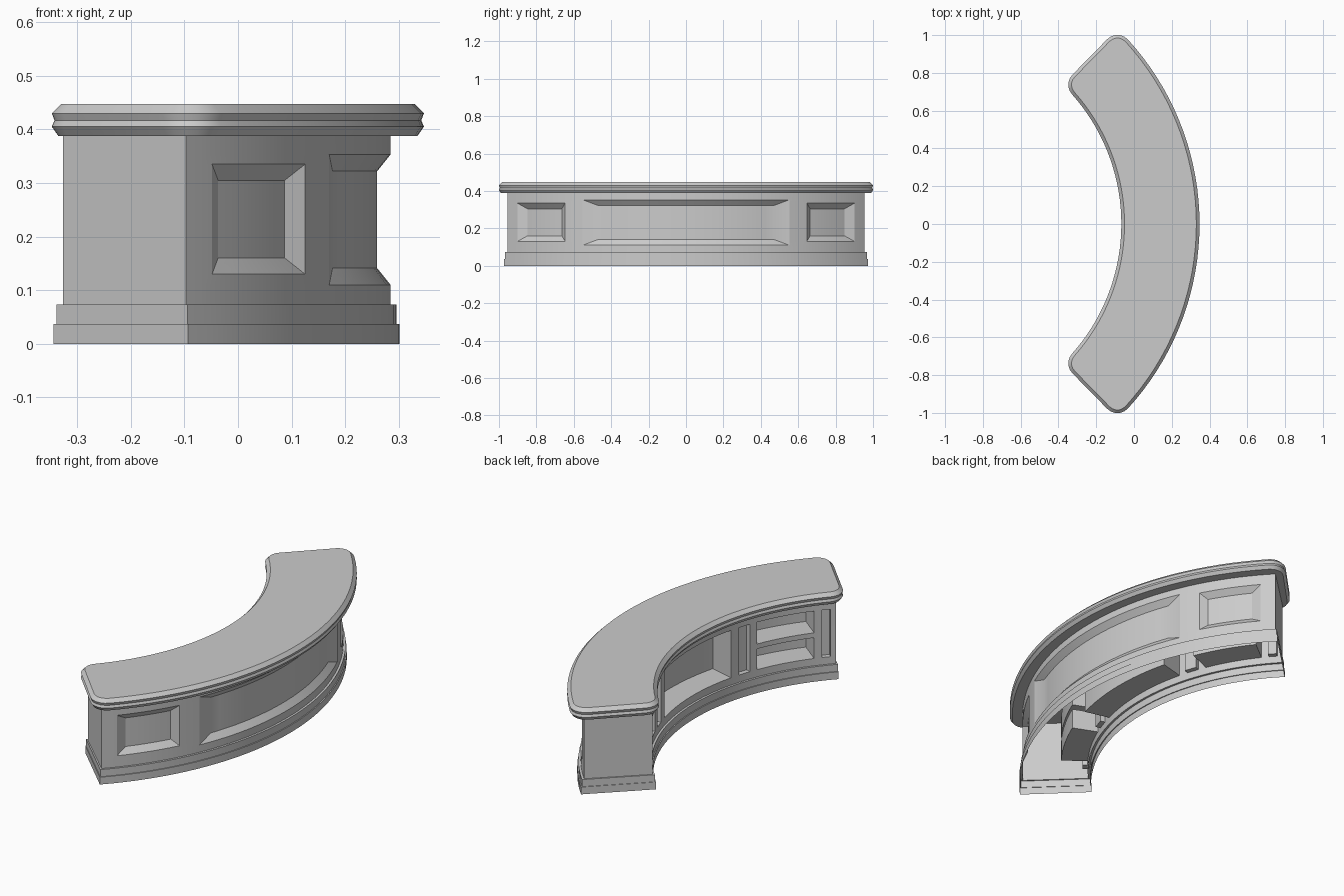
import bpy, bmesh
from math import sin, cos, asin, radians, degrees, ceil

if "Cube" in bpy.data.objects:
    bpy.data.objects.remove(bpy.data.objects["Cube"])

CX = -1.1            # centre of all arcs lies on the x axis
STEP = 2.5           # degrees per arc segment


def pol(r, t, z):
    return (CX + r * cos(radians(t)), r * sin(radians(t)), z)


def lerp(a, b, n):
    return [a + (b - a) * i / n for i in range(n + 1)]


def segs(a, b):
    return max(1, ceil(abs(b - a) / STEP))


def face(bm, pts):
    bm.faces.new([bm.verts.new(p) for p in pts])


def strip(bm, lo, hi, closed=False):
    n = len(lo)
    for i in range(n if closed else n - 1):
        j = (i + 1) % n
        face(bm, (lo[i], lo[j], hi[j], hi[i]))


def finish(bm, name):
    bmesh.ops.remove_doubles(bm, verts=bm.verts, dist=1e-5)
    bmesh.ops.recalc_face_normals(bm, faces=bm.faces)
    me = bpy.data.meshes.new(name)
    bm.to_mesh(me)
    bm.free()
    ob = bpy.data.objects.new(name, me)
    bpy.context.collection.objects.link(ob)
    bpy.ops.object.select_all(action='DESELECT')
    bpy.context.view_layer.objects.active = ob
    ob.select_set(True)
    bpy.ops.object.shade_smooth_by_angle(angle=radians(25))


def recess(bm, r, rb, t0, t1, z0, z1, dt0, dt1, dz):
    """Pocket from radius r to rb, its back inset by dt0, dt1 (degrees) and dz."""
    n = segs(t0, t1)
    o, i = lerp(t0, t1, n), lerp(t0 + dt0, t1 - dt1, n)
    rows = [[pol(r, t, z0) for t in o], [pol(rb, t, z0 + dz) for t in i],
            [pol(rb, t, z1 - dz) for t in i], [pol(r, t, z1) for t in o]]
    for a, b in zip(rows, rows[1:]):
        strip(bm, a, b)
    for e in (0, -1):
        face(bm, [row[e] for row in rows])


def wall(bm, r, end, z0, z1, pockets):
    """Curved wall with pockets (depth radius, t0, t1, z0, z1, dt0, dt1, dz)."""
    marks = sorted({-end, end, *[p[1] for p in pockets], *[p[2] for p in pockets]})
    ts = [marks[0]]
    for a, b in zip(marks, marks[1:]):
        ts += lerp(a, b, segs(a, b))[1:]
    zs = sorted({z0, z1, *[p[3] for p in pockets], *[p[4] for p in pockets]})
    for ta, tb in zip(ts, ts[1:]):
        for za, zb in zip(zs, zs[1:]):
            tm, zm = (ta + tb) / 2, (za + zb) / 2
            if not any(p[1] < tm < p[2] and p[3] < zm < p[4] for p in pockets):
                face(bm, (pol(r, ta, za), pol(r, tb, za), pol(r, tb, zb), pol(r, ta, zb)))
    for p in pockets:
        recess(bm, r, *p)


def both(p):
    """A pocket and its mirror image across y = 0."""
    rb, t0, t1, z0, z1, d0, d1, dz = p
    return [p, (rb, -t1, -t0, z0, z1, d1, d0, dz)]


RO, RI, END, ZB, ZT = 1.385, 1.068, 43.6, 0.073, 0.39

# Front: one long and two small bevelled panels
bm = bmesh.new()
wall(bm, RO, END, ZB, ZT,
     [(1.36, -23.5, 23.5, 0.11, 0.353, 3.3, 3.3, 0.031)]
     + both((1.36, 27.8, 40.6, 0.13, 0.335, 1.4, 2.0, 0.03)))
for t in (-END, END):
    face(bm, (pol(RI, t, ZB), pol(RO, t, ZB), pol(RO, t, ZT), pol(RI, t, ZT)))
finish(bm, "front_panels_and_ends")

# Back: central bay, shelved side bays and narrow grooves
bm = bmesh.new()
RB = RI + 0.13
wall(bm, RI, END, ZB, ZT,
     [(RB, -14.5, 14.5, 0.11, 0.35, 0, 0, 0)]
     + both((RB, 22.5, 38, 0.11, 0.215, 0, 0, 0))
     + both((RB, 22.5, 38, 0.24, 0.35, 0, 0, 0))
     + both((RI + 0.025, 17, 20.3, 0.11, 0.35, 0, 0, 0))
     + both((RI + 0.025, 40, 42.2, 0.11, 0.35, 0, 0, 0)))
finish(bm, "back_bays")

# Stepped plinth, open underneath
bm = bmesh.new()


def ring(d, z):
    e = END + d * 28
    ts = lerp(-e, e, 36)
    return [pol(RO + d, t, z) for t in ts] + [pol(RI - d, t, z) for t in reversed(ts)]


rings = [ring(d, z) for d, z in
         ((0.016, 0), (0.016, 0.037), (0.011, 0.037), (0.011, ZB), (0, ZB))]
for a, b in zip(rings, rings[1:]):
    strip(bm, a, b, True)
finish(bm, "plinth")

# Countertop with rounded corners and grooved edge
TO, TI, RC, TE = 1.447, 1.033, 0.075, 45.6


def outline(d, z):
    half = []
    for R, c, sgn in ((TI, TI + RC, -1), (TO, TO - RC, 1)):
        a = TE - degrees(asin(RC / c))
        x, y, _ = pol(c, a, 0)
        a0 = a if sgn > 0 else a + 180
        arc = [(x + (RC - d) * cos(radians(t)), y + (RC - d) * sin(radians(t)), z)
               for t in lerp(a0, TE + 90, 5)]
        half.append([pol(R - sgn * d, t, z) for t in lerp(0, a, 17)[:-1]] + arc)
    inner, outer = half
    up = outer + inner[::-1]                      # outer middle -> end -> inner middle
    down = [(x, -y, zz) for x, y, zz in reversed(up[1:-1])]
    return up + down


bm = bmesh.new()
rings = [outline(d, z) for d, z in
         ((0.012, 0.388), (0, 0.405), (0.005, 0.417), (0, 0.43), (0.017, 0.447))]
for a, b in zip(rings, rings[1:]):
    strip(bm, a, b, True)
for loop in (rings[0], rings[-1]):                # caps as quads across the counter
    h = len(loop) // 2
    up = loop[:h + 1]
    low = [loop[0]] + loop[:h:-1] + [loop[h]]
    for side in (up, low):
        for i in range(h // 2):
            face(bm, (side[i], side[i + 1], side[h - i - 1], side[h - i]))
finish(bm, "countertop")
